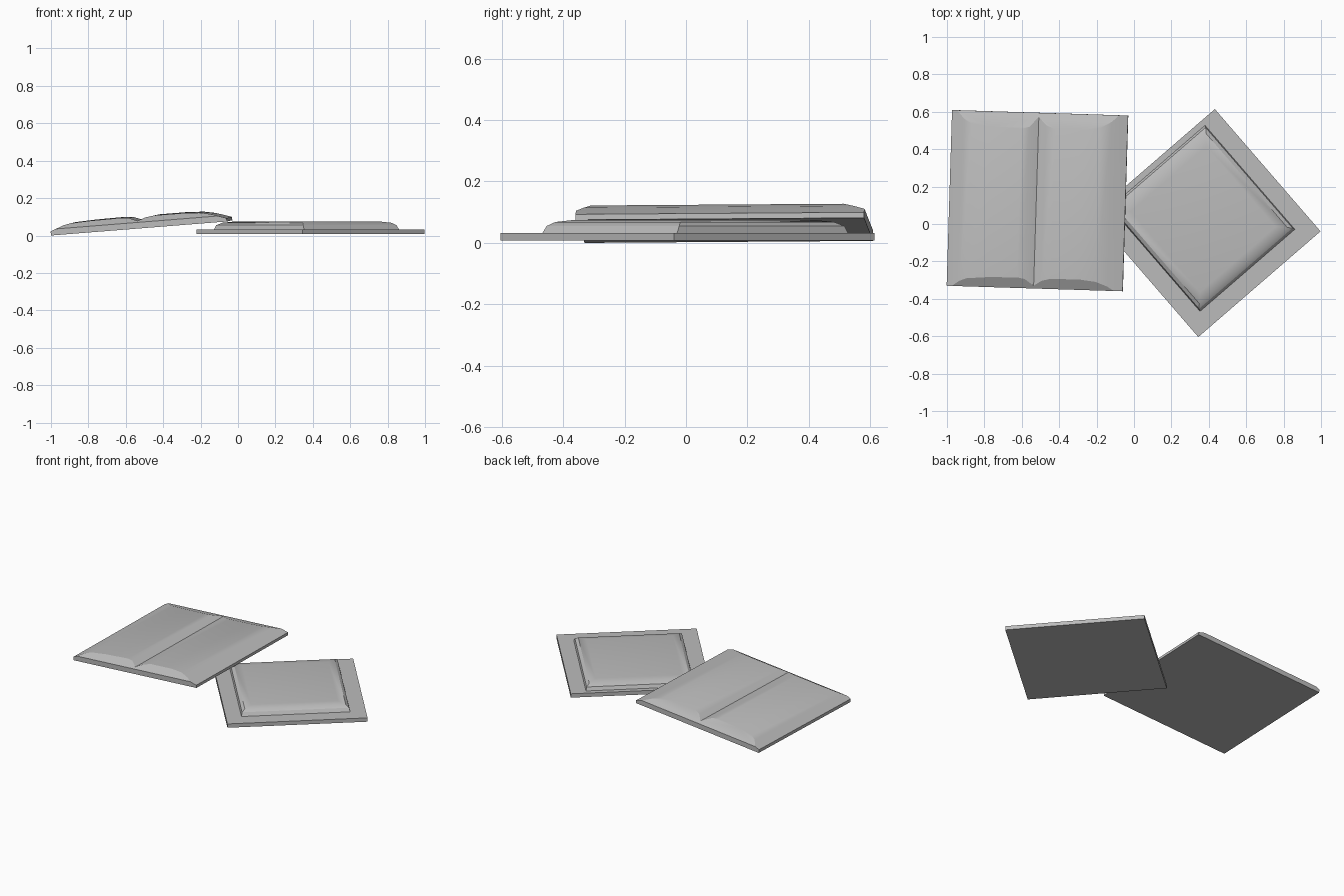
import bpy, bmesh
from math import radians
from mathutils import Matrix, Vector

cube = bpy.data.objects.get("Cube")
if cube:
    bpy.data.objects.remove(cube)

grey = bpy.data.materials.new("stone_grey")
grey.use_nodes = True
colour = (0.5, 0.5, 0.5, 1)
grey.diffuse_color = colour
grey.node_tree.nodes["Principled BSDF"].inputs["Base Color"].default_value = colour


def finish(bm, name, matrix, angle=25):
    """Turn a bmesh into a placed, shaded object."""
    bmesh.ops.recalc_face_normals(bm, faces=bm.faces)
    mesh = bpy.data.meshes.new(name)
    bm.to_mesh(mesh)
    bm.free()
    mesh.materials.append(grey)
    obj = bpy.data.objects.new(name, mesh)
    bpy.context.collection.objects.link(obj)
    obj.matrix_world = matrix
    bpy.ops.object.select_all(action='DESELECT')
    obj.select_set(True)
    bpy.context.view_layer.objects.active = obj
    bpy.ops.object.shade_smooth_by_angle(angle=radians(angle))


def stacked_rectangles(rings):
    """Loft closed rectangles given as (half_u, v_min, v_max, z)."""
    bm = bmesh.new()
    loops = [[bm.verts.new(p) for p in
              ((-u, lo, z), (u, lo, z), (u, hi, z), (-u, hi, z))]
             for u, lo, hi, z in rings]
    for a, b in zip(loops, loops[1:]):
        for i in range(4):
            j = (i + 1) % 4
            bm.faces.new((a[i], a[j], b[j], b[i]))
    bm.faces.new(loops[0][::-1])
    bm.faces.new(loops[-1])
    return bm


# Flat tile: square base slab with a softened raised panel
flat = Matrix.Translation((0.388, 0.005, 0)) @ Matrix.Rotation(radians(40.85), 4, 'Z')
h = 0.432
finish(stacked_rectangles([(h, -h, h, 0.007), (h, -h, h, 0.033)]), "flat_tile_base", flat)

panel = [(0.336 - du, -0.336 + lo, 0.402 - hi, z) for du, lo, hi, z in (
    (0, 0, 0, 0.03), (0.006, 0.015, 0.012, 0.055),
    (0.025, 0.036, 0.04, 0.068), (0.07, 0.08, 0.09, 0.075))]
finish(stacked_rectangles(panel), "flat_tile_panel", flat)

# Leaning tile: double-hump profile extruded, ends trimmed to slopes
WIDTH, DEPTH = 0.944, 0.94
profile = [(0, 0), (0, 0.022), (0.07, 0.049), (0.11, 0.057), (0.22, 0.062),
           (0.38, 0.064), (0.42, 0.06), (0.468, 0.041), (0.51, 0.056),
           (0.56, 0.063), (0.72, 0.063), (0.80, 0.058), (0.86, 0.046),
           (WIDTH, 0.018), (WIDTH, 0)]
bm = bmesh.new()
face = bm.faces.new([bm.verts.new((x, 0, z)) for x, z in profile])
new = bmesh.ops.extrude_face_region(bm, geom=[face])["geom"]
bmesh.ops.translate(bm, vec=(0, DEPTH, 0),
                    verts=[v for v in new if isinstance(v, bmesh.types.BMVert)])
for y, run, side in ((0, 0.055, -1), (DEPTH, 0.085, 1)):
    cut = bmesh.ops.bisect_plane(
        bm, geom=bm.verts[:] + bm.edges[:] + bm.faces[:],
        plane_co=(0, y, 0.033), plane_no=Vector((0, side * 0.03, run)).normalized(),
        clear_outer=True)
    rim = [e for e in cut["geom_cut"] if isinstance(e, bmesh.types.BMEdge)]
    bmesh.ops.holes_fill(bm, edges=rim)
lean = (Matrix.Translation((-1, -0.33, 0)) @ Matrix.Rotation(radians(-1.8), 4, 'Z')
        @ Matrix.Rotation(radians(-4.56), 4, 'Y') @ Matrix.Rotation(radians(0.4), 4, 'X'))
finish(bm, "leaning_tile", lean, 20)
